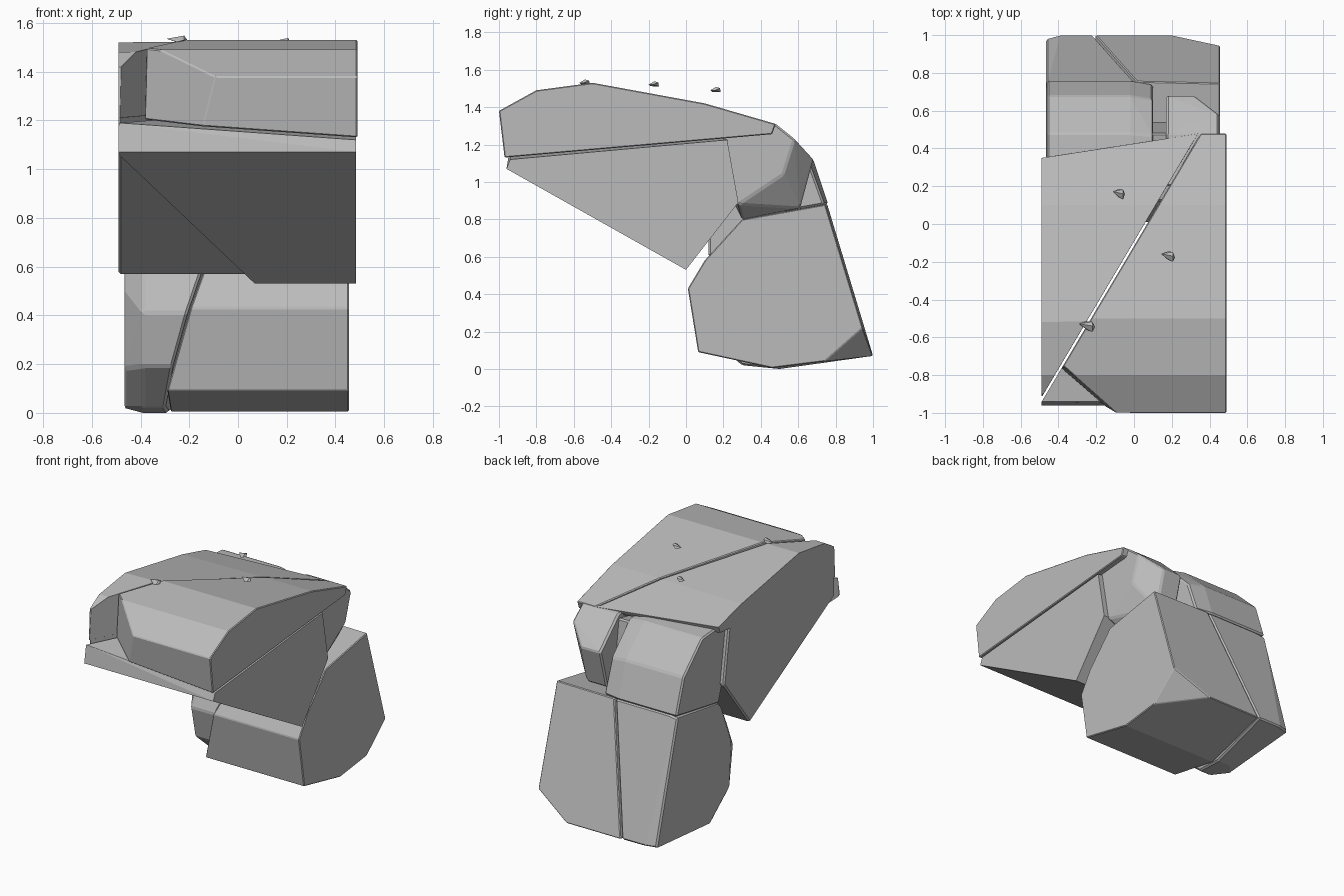
import bpy, bmesh, random
from mathutils import Vector

if "Cube" in bpy.data.objects:
    bpy.data.objects.remove(bpy.data.objects["Cube"])

random.seed(4)
stone = bpy.data.materials.new("grey_stone")
stone.diffuse_color = (0.5, 0.5, 0.5, 1)
stone.use_nodes = True
stone.node_tree.nodes["Principled BSDF"].inputs["Base Color"].default_value = stone.diffuse_color


def rock(name, sections, cuts=(), shift=(0, 0, 0), bevel=0.01):
    """Convex rock from (x, [(y, z), ...]) sections; each cut (point, normal) removes the normal side."""
    bm = bmesh.new()
    for x, profile in sections:
        for y, z in profile:
            bm.verts.new((x, y, z))
    res = bmesh.ops.convex_hull(bm, input=bm.verts[:])
    junk = [g for g in set(res["geom_interior"] + res["geom_unused"]) if isinstance(g, bmesh.types.BMVert)]
    bmesh.ops.delete(bm, geom=junk, context='VERTS')
    for co, no in cuts:
        bmesh.ops.bisect_plane(bm, geom=bm.verts[:] + bm.edges[:] + bm.faces[:],
                               plane_co=co, plane_no=no, clear_outer=True)
        edges = [e for e in bm.edges if e.is_boundary]
        if edges:
            bmesh.ops.contextual_create(bm, geom=edges)
    bmesh.ops.dissolve_limit(bm, angle_limit=0.06, verts=bm.verts[:], edges=bm.edges[:])
    bmesh.ops.translate(bm, vec=shift, verts=bm.verts[:])
    bmesh.ops.recalc_face_normals(bm, faces=bm.faces[:])
    mesh = bpy.data.meshes.new(name)
    bm.to_mesh(mesh)
    bm.free()
    mesh.materials.append(stone)
    ob = bpy.data.objects.new(name, mesh)
    bpy.context.collection.objects.link(ob)
    if bevel:
        mod = ob.modifiers.new("worn_edges", 'BEVEL')
        mod.width = bevel
        mod.segments = 1
        mod.limit_method = 'ANGLE'
        mod.angle_limit = 0.4
    return ob


# Long diagonal crack that splits the overhang, with a narrow gap
crack = Vector((-0.43, -0.83, 0))
side = Vector((0.86, -0.51, 0))
keep_right = (crack + side * 0.006, -side)
keep_left = (crack - side * 0.006, side)

# Top slab: right piece with a broken front corner, and left piece
slab_r = [(-1, 1.38), (-0.8, 1.49), (-0.5, 1.53), (0.1, 1.42), (0.48, 1.31), (0.46, 1.255), (-0.97, 1.13)]
slab_l = [(-1, 1.38), (-0.8, 1.49), (-0.5, 1.53), (0.1, 1.42), (0.48, 1.31), (0.46, 1.28), (-0.97, 1.20)]
rock("top_slab_right", [(-0.49, slab_l), (0.49, slab_r)],
     [keep_right, ((-0.1, -1, 1.3), (-0.65, -0.76, 0.05))])
rock("top_slab_left",
     [(-0.49, [(-0.91, 1.21), (-0.9, 1.42), (-0.8, 1.48), (-0.52, 1.52), (0.1, 1.41), (0.35, 1.345), (0.33, 1.30)]),
      (0.35, slab_l)], [keep_left])

# Wedge under the slab, split by the same crack
wedge_r = [(-0.96, 1.07), (-0.94, 1.12), (0.22, 1.225), (0.28, 0.89), (0.0, 0.53)]
wedge_l = [(-0.96, 1.07), (-0.94, 1.19), (0.22, 1.29), (0.28, 0.89), (0.0, 0.53)]
rock("wedge_right", [(-0.49, wedge_l), (0.485, wedge_r)], [keep_right])
rock("wedge_left", [(-0.49, wedge_l), (0.485, wedge_r)], [keep_left], (0, 0.01, 0.035))

# Shoulder: two blocks with a notch between, and a core behind the notch
rock("shoulder_left",
     [(x, [(0.2, 1.1), (0.2, 1.33), (0.48, 1.31), (0.68, 1.12), (0.76, 0.88), (0.3, 0.8), (0.28, 0.89)])
      for x in (-0.46, -0.02)] +
     [(0.1, [(0.2, 1.1), (0.2, 1.32), (0.47, 1.29), (0.66, 1.10), (0.74, 0.88), (0.3, 0.8)])])
shoulder = [(0.2, 1.0), (0.2, 1.33), (0.48, 1.31), (0.68, 1.12), (0.61, 0.86), (0.3, 0.8)]
rock("shoulder_right",
     [(0.17, shoulder), (0.32, shoulder),
      (0.45, [(0.2, 1.0), (0.2, 1.33), (0.48, 1.31), (0.58, 1.23), (0.52, 1.04), (0.28, 0.88)])])
rock("core", [(x, [(0.12, 0.6), (0.12, 1.2), (0.48, 1.28), (0.55, 0.75)]) for x in (-0.3, 0.3)])

# Foot: large right boulder and narrow left boulder, split by a slanting crack
slant = Vector((1, -0.1, -0.3)).normalized()
origin = Vector((-0.33, 0, 0))
foot = [(0.01, 0.43), (0.065, 0.09), (0.46, 0.005), (0.74, 0.035), (1.0, 0.07), (0.95, 0.25),
        (0.755, 0.88), (0.3, 0.8), (0.1, 0.58)]
foot_end = [(0.01, 0.43), (0.065, 0.09), (0.46, 0.005), (0.74, 0.04), (0.945, 0.22),
            (0.745, 0.88), (0.3, 0.8), (0.1, 0.58)]
rock("foot_right", [(-0.46, foot), (0.2, foot), (0.455, foot_end)], [(origin + slant * 0.005, -slant)])
foot_in = [(0.05, 0.41), (0.1, 0.19), (0.3, 0.02), (0.5, 0.0), (1.0, 0.07), (0.755, 0.88), (0.3, 0.8), (0.12, 0.58)]
rock("foot_left",
     [(-0.465, [(0.18, 0.5), (0.2, 0.18), (0.4, 0.02), (0.98, 0.07), (0.755, 0.87), (0.3, 0.8)]),
      (-0.39, foot_in), (0.1, foot_in)], [(origin - slant * 0.005, slant)])

# Loose pebbles
for i, (px, py, pz) in enumerate([(-0.25, -0.54, 1.53), (0.18, -0.17, 1.52), (-0.08, 0.16, 1.49)]):
    r = 0.042 - 0.005 * i
    rock(f"pebble_{i + 1}",
         [(-r, [(0.012, 0.005)]), (0, [(-0.02, -0.008), (0.025, -0.01)]),
          (r * 0.7, [(-0.03, 0.0), (0.022, 0.012), (0.0, 0.018)]),
          (r, [(random.uniform(-0.01, 0.01), 0.0)])], shift=(px, py, pz), bevel=0)
